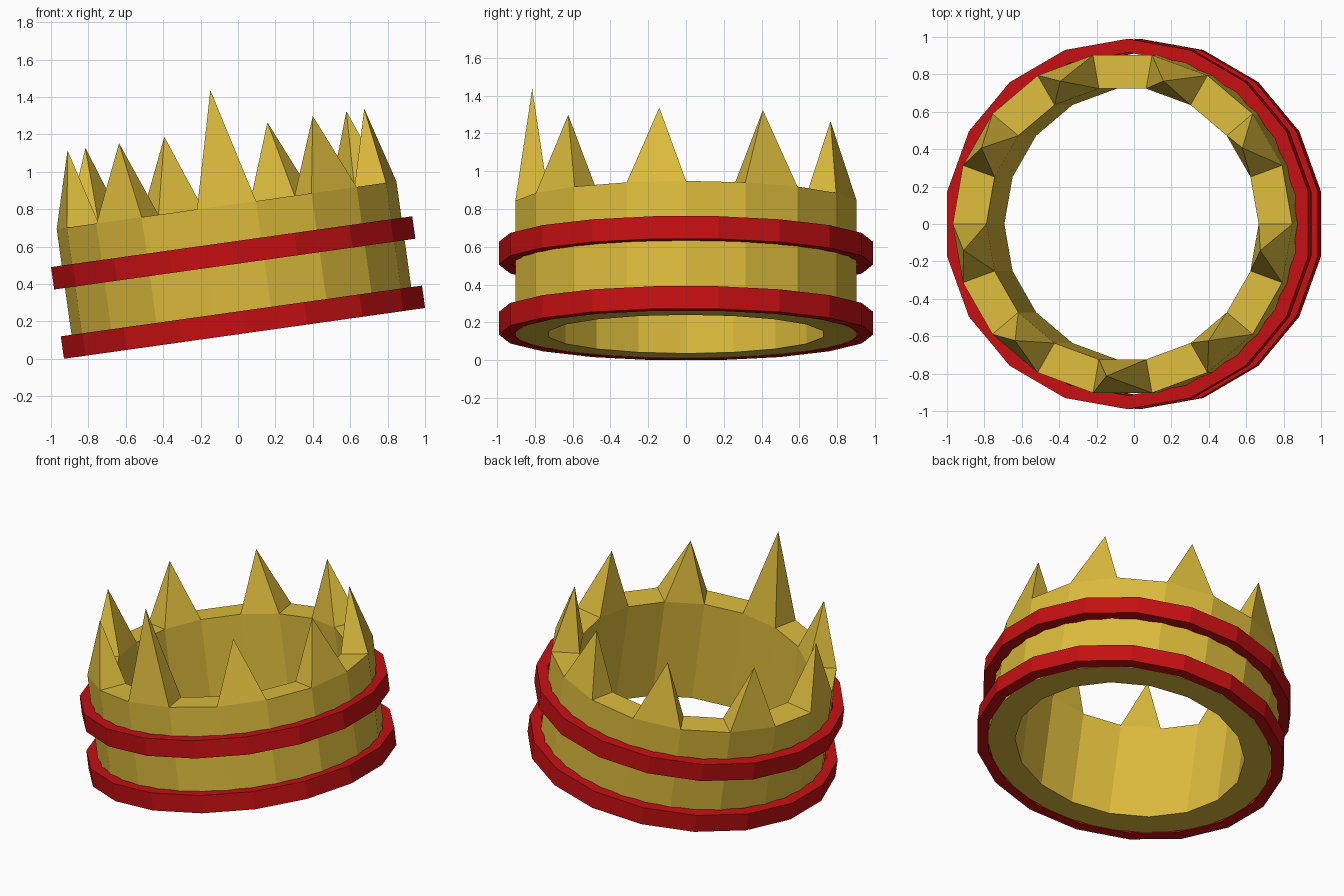
import bpy, bmesh
from math import sin, cos, radians
from mathutils import Matrix

if "Cube" in bpy.data.objects:
    bpy.data.objects.remove(bpy.data.objects["Cube"])

SIDES = 18
STEP = 360 / SIDES
# the whole crown leans 8 degrees sideways
TILT = Matrix.Translation((0.035, 0, 0.1357)) @ Matrix.Rotation(radians(-8), 4, 'Y')


def material(name, rgb):
    m = bpy.data.materials.new(name)
    m.diffuse_color = (*rgb, 1)
    m.use_nodes = True
    m.node_tree.nodes["Principled BSDF"].inputs["Base Color"].default_value = m.diffuse_color
    return m


gold = material("gold", (0.72, 0.50, 0.045))
red = material("red", (0.56, 0.005, 0.006))


def circle(bm, r, z, offset):
    return [bm.verts.new((r * cos(radians(i * STEP + offset)),
                          r * sin(radians(i * STEP + offset)), z))
            for i in range(SIDES)]


def tube(name, r_out, r_in, z0, z1, offset, mat, spikes=None):
    """Faceted hollow ring; spikes maps a top segment to its tip height."""
    spikes = spikes or {}
    bm = bmesh.new()
    loops = [circle(bm, r, z, offset) for r, z in
             ((r_out, z0), (r_out, z1), (r_in, z1), (r_in, z0))]
    for k in range(SIDES):
        n = (k + 1) % SIDES
        for a in range(4):
            p, q = loops[a], loops[(a + 1) % 4]
            quad = [p[k], p[n], q[n], q[k]]
            if a == 1 and k in spikes:
                # pyramid spike on the rim segment
                c = sum((v.co for v in quad), quad[0].co * 0) / 4
                tip = bm.verts.new((c.x, c.y, spikes[k]))
                for i in range(4):
                    bm.faces.new((quad[i], quad[(i + 1) % 4], tip))
            else:
                bm.faces.new(quad)
    bmesh.ops.recalc_face_normals(bm, faces=bm.faces)
    me = bpy.data.meshes.new(name)
    bm.to_mesh(me)
    bm.free()
    me.materials.append(mat)
    ob = bpy.data.objects.new(name, me)
    ob.matrix_world = TILT
    bpy.context.collection.objects.link(ob)
    return ob


# gold body: nine spikes on alternate segments, the front one taller
tips = {k: 1.10 for k in range(1, SIDES, 2)}
tips[13] = 1.313
tube("crown_body", 0.917, 0.735, 0.002, 0.692, 0, gold, tips)

# red bands
tube("lower_band", 0.99, 0.917, 0.0, 0.121, STEP / 2, red)
tube("upper_band", 0.99, 0.917, 0.374, 0.495, STEP / 2, red)
